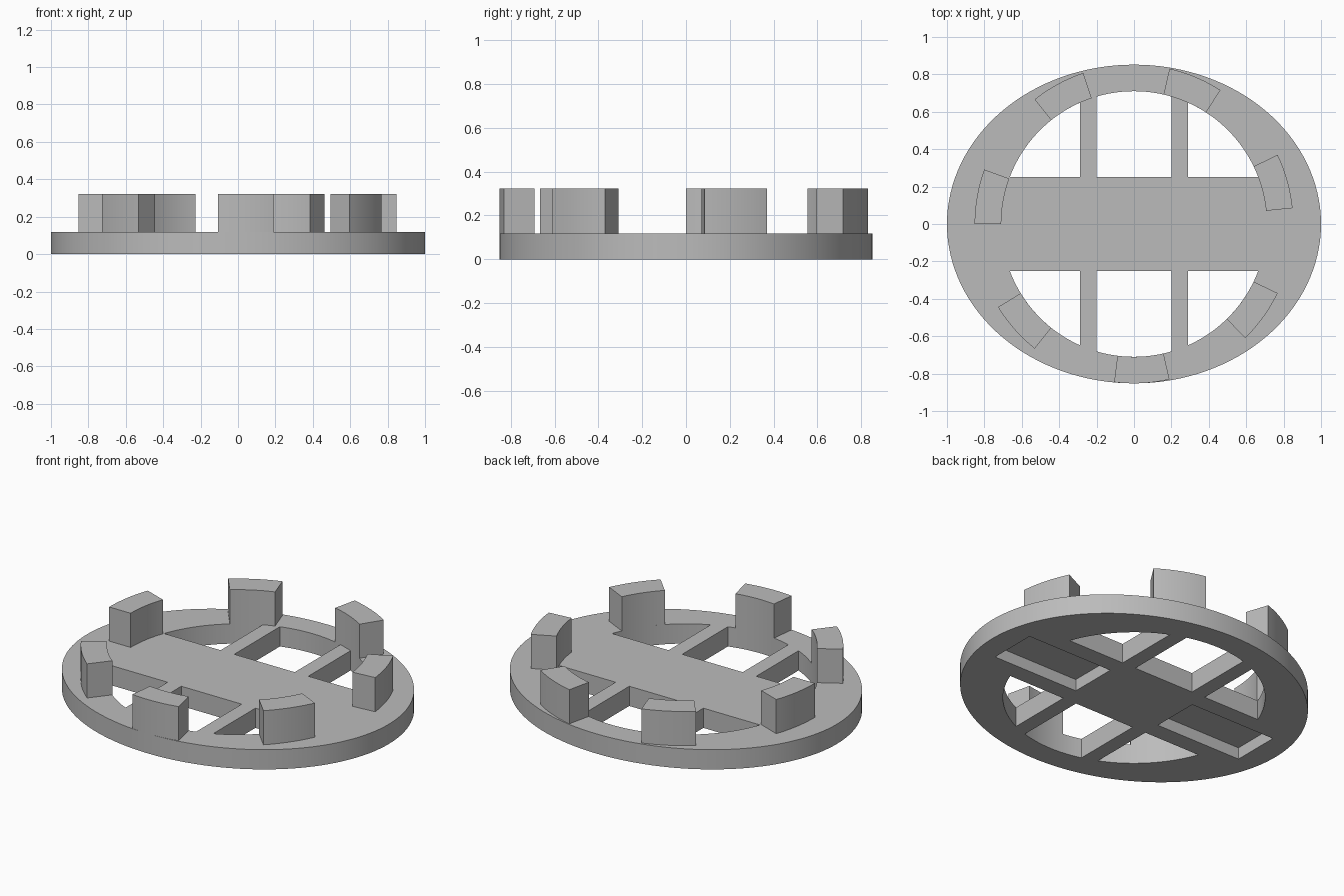
import bpy, bmesh
from math import sin, cos, asin, acos, radians, pi

cube = bpy.data.objects.get("Cube")
if cube:
    bpy.data.objects.remove(cube, do_unlink=True)

BASE_TOP, BLOCK_TOP = 0.118, 0.322
OUTER, INNER = 0.852, 0.71
BAR_HALF = 0.25

grey = bpy.data.materials.new("plain grey")
grey.use_nodes = True
colour = (0.5, 0.5, 0.5, 1)
grey.diffuse_color = colour
grey.node_tree.nodes["Principled BSDF"].inputs["Base Color"].default_value = colour


def arc(radius, start, end, steps, x_scale=1):
    angles = [start + (end - start) * i / steps for i in range(steps + 1)]
    return [(radius * x_scale * cos(a), radius * sin(a)) for a in angles]


def prism(name, outline, z0, z1):
    """Extrude a flat outline from z0 up to z1."""
    bm = bmesh.new()
    face = bm.faces.new([bm.verts.new((x, y, z0)) for x, y in outline])
    new = bmesh.ops.extrude_face_region(bm, geom=[face])["geom"]
    top = [v for v in new if isinstance(v, bmesh.types.BMVert)]
    bmesh.ops.translate(bm, verts=top, vec=(0, 0, z1 - z0))
    bmesh.ops.recalc_face_normals(bm, faces=bm.faces)
    mesh = bpy.data.meshes.new(name)
    bm.to_mesh(mesh)
    bm.free()
    mesh.materials.append(grey)
    obj = bpy.data.objects.new(name, mesh)
    bpy.context.collection.objects.link(obj)
    return obj


def activate(obj):
    bpy.ops.object.select_all(action='DESELECT')
    obj.select_set(True)
    bpy.context.view_layer.objects.active = obj


def cut(target, outline, z0, z1):
    cutter = prism("cutter", outline, z0, z1)
    cutter.hide_render = True
    activate(target)
    mod = target.modifiers.new("cut", 'BOOLEAN')
    mod.operation, mod.solver, mod.object = 'DIFFERENCE', 'EXACT', cutter
    bpy.ops.object.modifier_apply(modifier=mod.name)
    bpy.data.objects.remove(cutter, do_unlink=True)


# Oval base plate
plate = prism("base_plate", arc(OUTER, 0, 2 * pi, 128, 1 / OUTER)[:-1], 0, BASE_TOP)

# Windows between the crossbar and the narrow bars
middle = [(-0.2, BAR_HALF), (0.2, BAR_HALF)]
middle += arc(INNER, acos(0.2 / INNER), acos(-0.2 / INNER), 12)
corner = [(0.29, BAR_HALF)]
corner += arc(INNER, asin(BAR_HALF / INNER), acos(0.29 / INNER), 16)
for sy in (1, -1):
    cut(plate, [(x, y * sy) for x, y in middle], -0.1, 0.3)
    for sx in (1, -1):
        cut(plate, [(x * sx, y * sy) for x, y in corner], -0.1, 0.3)

# Shallow pockets under the crossbar
for s in (1, -1):
    pocket = [(0.29, -0.145), (0.86, -0.145), (0.86, 0.145), (0.29, 0.145)]
    cut(plate, [(x * s, y) for x, y in pocket], -0.1, 0.07)

# Seven curved blocks standing around the rim
parts = [plate]
for i in range(7):
    start = radians(160) + i * 2 * pi / 7
    end = start + radians(20)
    outline = arc(OUTER, start, end, 10) + arc(INNER, end, start, 10)
    parts.append(prism(f"rim_block_{i + 1}", outline, BASE_TOP, BLOCK_TOP))

for part in parts:
    activate(part)
    bpy.ops.object.shade_smooth_by_angle(angle=radians(30))
